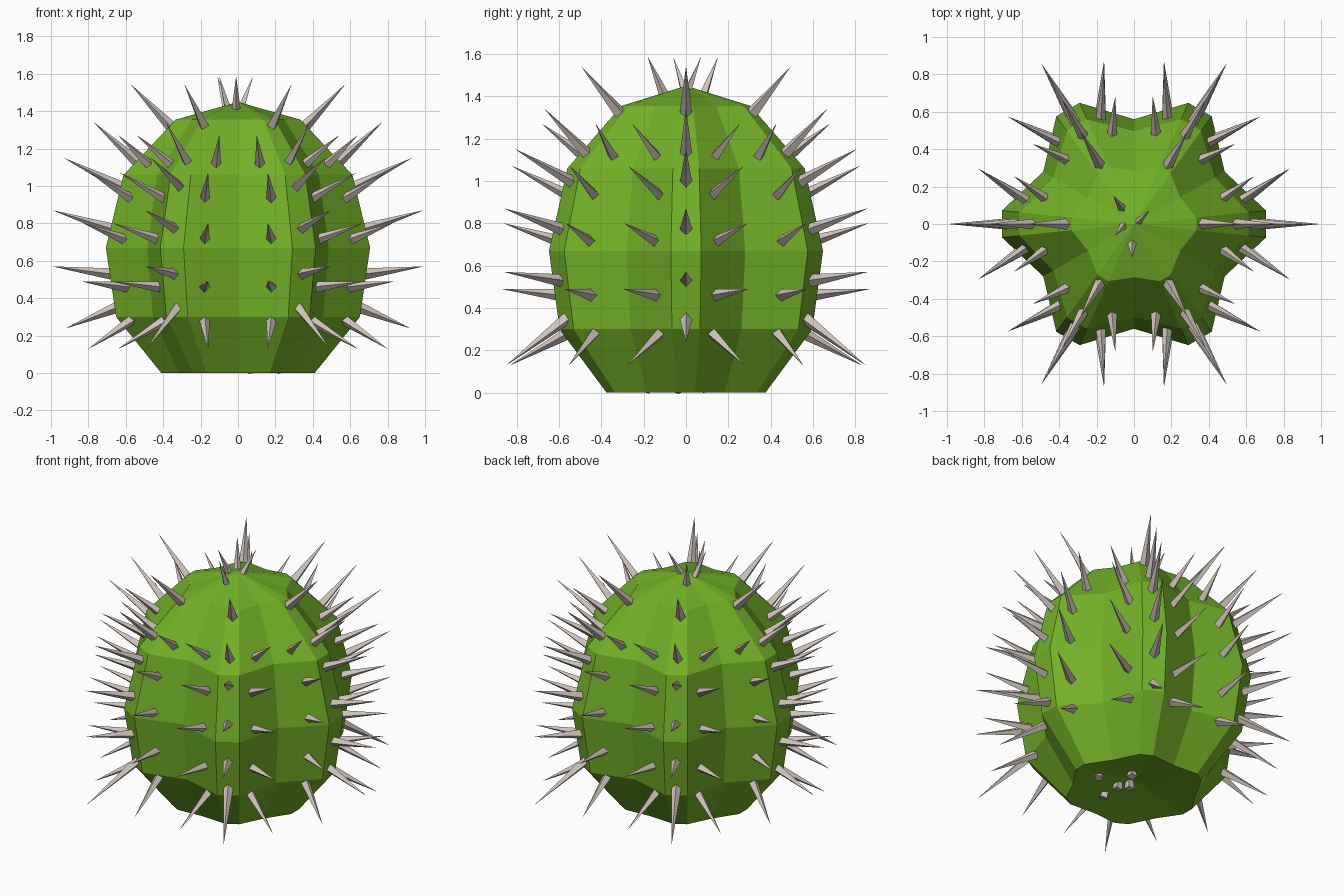
import bpy, bmesh, math
from mathutils import Vector

if "Cube" in bpy.data.objects:
    bpy.data.objects.remove(bpy.data.objects["Cube"])


def material(name, rgb):
    m = bpy.data.materials.new(name)
    m.diffuse_color = (*rgb, 1)
    m.use_nodes = True
    m.node_tree.nodes["Principled BSDF"].inputs["Base Color"].default_value = m.diffuse_color
    return m


green = material("cactus green", (0.17, 0.44, 0.02))
bone = material("spine grey", (0.62, 0.55, 0.50))


def make_object(name, bm, mat):
    bmesh.ops.recalc_face_normals(bm, faces=bm.faces)
    mesh = bpy.data.meshes.new(name)
    bm.to_mesh(mesh)
    bm.free()
    mesh.materials.append(mat)
    obj = bpy.data.objects.new(name, mesh)
    bpy.context.collection.objects.link(obj)
    return obj


def polar(r, deg, z):
    a = math.radians(deg)
    return Vector((r * math.cos(a), r * math.sin(a), z))


# Ribbed body: six flat-topped ribs with a crease between each pair
RINGS = [  # height, rib radius, crease radius
    (0.00, 0.412, 0.365),
    (0.30, 0.655, 0.525),
    (0.67, 0.710, 0.560),
    (1.06, 0.615, 0.500),
    (1.355, 0.335, 0.285),
]
bm = bmesh.new()
loops = []
for z, rib, crease in RINGS:
    ring = []
    for k in range(6):
        a = 60 * k
        ring += [bm.verts.new(polar(rib, a - 5.8, z)),
                 bm.verts.new(polar(rib, a + 5.8, z)),
                 bm.verts.new(polar(crease, a + 30, z))]
    loops.append(ring)
for low, high in zip(loops, loops[1:]):
    for i in range(18):
        j = (i + 1) % 18
        bm.faces.new((low[i], low[j], high[j], high[i]))
# Low pointed cap and slightly hollow underside
for ring, z in ((loops[-1], 1.45), (loops[0], 0.06)):
    centre = bm.verts.new((0, 0, z))
    for i in range(18):
        bm.faces.new((ring[i], ring[(i + 1) % 18], centre))
make_object("cactus_body", bm, green)


# Spines: thin four-sided pyramids
def add_spine(bm, base, tip, radius=0.03):
    axis = tip - base
    geo = bmesh.ops.create_cone(bm, cap_ends=True, segments=4, radius1=radius,
                                radius2=0.0005, depth=axis.length)
    rot = axis.to_track_quat('Z', 'Y').to_matrix().to_4x4()
    rot.translation = (base + tip) / 2
    bmesh.ops.transform(bm, matrix=rot, verts=geo["verts"])


# Spines along the crest of each rib: base radius, base z, tip radius, tip z
RIB_ROWS = [
    (0.65, 0.35, 0.98, 0.13),
    (0.68, 0.53, 0.99, 0.57),
    (0.67, 0.77, 0.99, 0.87),
    (0.61, 0.99, 0.93, 1.15),
    (0.53, 1.12, 0.77, 1.34),
    (0.36, 1.32, 0.57, 1.54),
]
bm = bmesh.new()
for k in range(6):
    for n, (r0, z0, r1, z1) in enumerate(RIB_ROWS):
        if n == 0 and k % 3 == 0:
            r1, z1 = 0.92, 0.24
        add_spine(bm, polar(r0, 60 * k, z0), polar(r1, 60 * k, z1))
make_object("rib_spines", bm, bone)

# Paired spines on the slopes beside each crease: depth along the crease
# direction and height of the base, then of the tip, then sideways offset
SLOPE_ROWS = [
    (0.54, 0.29, 0.83, 0.13, 0.18),
    (0.58, 0.46, 0.87, 0.49, 0.18),
    (0.58, 0.71, 0.86, 0.80, 0.18),
    (0.53, 0.92, 0.82, 1.07, 0.18),
    (0.46, 1.10, 0.68, 1.27, 0.12),
]
bm = bmesh.new()
for k in range(6):
    a = 60 * k + 30
    for d0, z0, d1, z1, off in SLOPE_ROWS:
        for side in (-1, 1):
            sideways = polar(side, a + 90, 0)
            add_spine(bm, polar(d0, a, z0) + sideways * off,
                      polar(d1, a, z1) + sideways * (off - 0.02))
make_object("slope_spines", bm, bone)

# Short spines on the crown
bm = bmesh.new()
for bx, by, tx, ty in ((-0.06, 0.08, -0.11, 0.15), (0.01, 0.0, 0.08, 0.07),
                       (-0.05, 0.0, -0.10, -0.06), (-0.01, -0.10, -0.01, -0.18)):
    add_spine(bm, Vector((bx, by, 1.40)), Vector((tx, ty, 1.585)), 0.025)
make_object("crown_spines", bm, bone)

# Blunt pegs showing in the hollow underside
bm = bmesh.new()
for x, y in ((0.24, -0.04), (0.10, 0.10), (0.07, -0.20), (0.07, -0.07), (0.02, -0.02)):
    add_spine(bm, Vector((x, y, 0.005)), Vector((x * 0.6, y * 0.6, 0.25)), 0.03)
make_object("underside_pegs", bm, bone)
